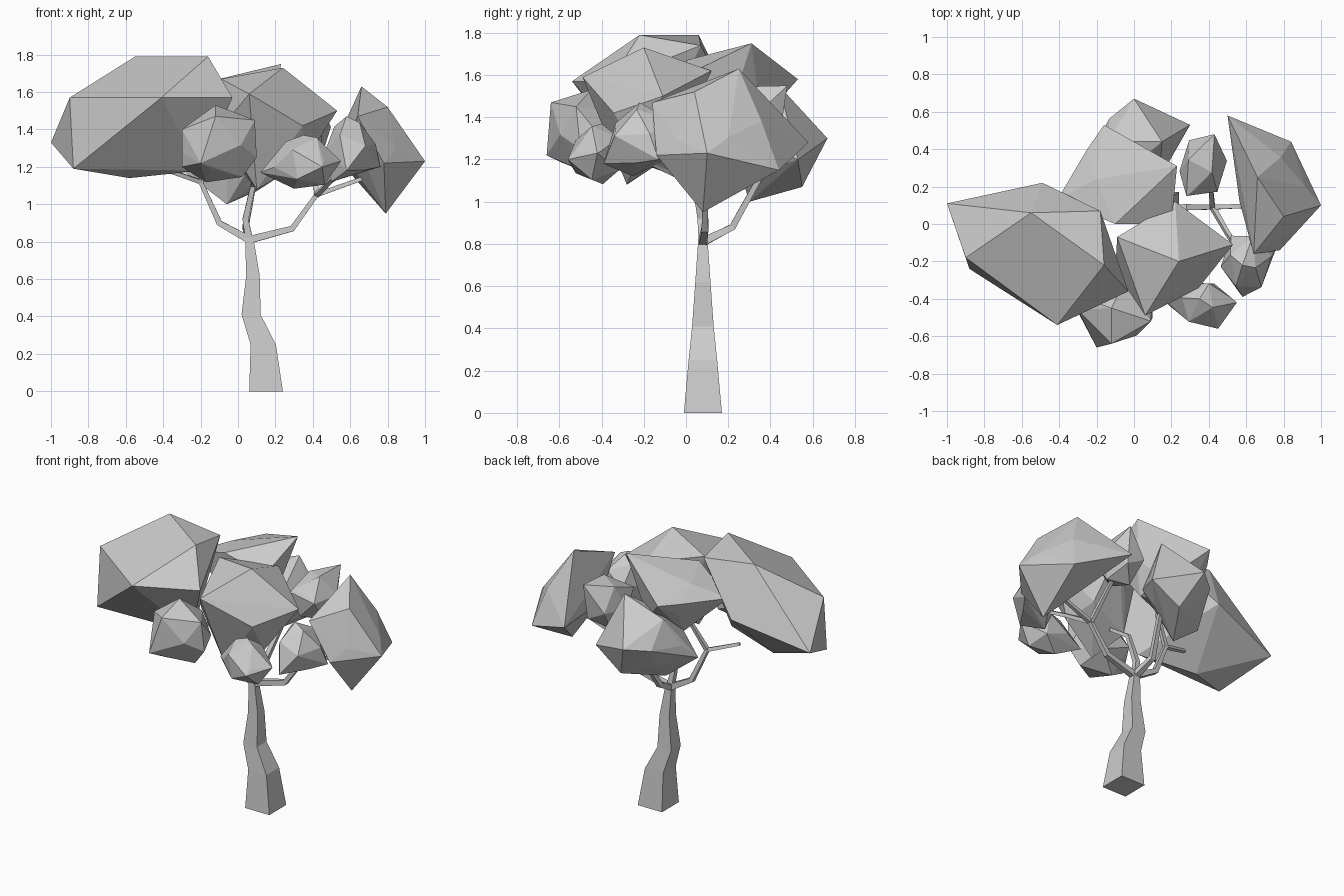
import bpy
import bmesh
from mathutils import Vector, Euler

if "Cube" in bpy.data.objects:
    bpy.data.objects.remove(bpy.data.objects["Cube"], do_unlink=True)

# One plain grey for the whole tree
grey = bpy.data.materials.new("plain_grey")
grey.use_nodes = True
grey.diffuse_color = (0.6, 0.6, 0.6, 1)
shader = next(node for node in grey.node_tree.nodes if node.type == "BSDF_PRINCIPLED")
shader.inputs["Base Color"].default_value = grey.diffuse_color
shader.inputs["Roughness"].default_value = 0.9


def finish(name, bm):
    """Turn a bmesh into a flat shaded object with the shared material."""
    bmesh.ops.recalc_face_normals(bm, faces=bm.faces)
    mesh = bpy.data.meshes.new(name)
    bm.to_mesh(mesh)
    bm.free()
    mesh.materials.append(grey)
    obj = bpy.data.objects.new(name, mesh)
    bpy.context.scene.collection.objects.link(obj)
    return obj


def limb(name, path, base, tip, level=False):
    """Square tube along a path, tapering from a base to a tip half width."""
    bm = bmesh.new()
    up = Vector((0, 0, 1))
    points = [Vector(point) for point in path]
    last = len(points) - 1
    rings = []
    for i, point in enumerate(points):
        along = points[min(i + 1, last)] - points[max(i - 1, 0)]
        turn = up.rotation_difference(up if level else along)
        half = base + (tip - base) * (i / last) ** 0.8
        square = [(-half, -half), (half, -half), (half, half), (-half, half)]
        rings.append([bm.verts.new(point + turn @ Vector((a, b, 0)))
                      for a, b in square])
    for lower, upper in zip(rings, rings[1:]):
        for k, corner in enumerate(lower):
            bm.faces.new((lower[k - 1], corner, upper[k], upper[k - 1]))
    bm.faces.new(rings[0])
    bm.faces.new(rings[-1])
    return finish(name, bm)


def clump(name, centre, radii, corners):
    """Faceted leaf mass: a stretched icosahedron pulled out to a few corners."""
    bm = bmesh.new()
    core = bmesh.new()
    bmesh.ops.create_icosphere(core, subdivisions=1, radius=1)
    turn = Euler((0.3, 0.3, 0.3)).to_matrix()
    for vert in core.verts:
        stretched = [part * radius for part, radius in zip(turn @ vert.co, radii)]
        bm.verts.new(Vector(centre) + Vector(stretched))
    core.free()
    for corner in corners:
        bm.verts.new(corner)
    bmesh.ops.convex_hull(bm, input=list(bm.verts))
    loose = [vert for vert in bm.verts if not vert.link_faces]
    bmesh.ops.delete(bm, geom=loose, context="VERTS")
    return finish(name, bm)


# Trunk, bent and tapering
limb("trunk", [(.15, .08, 0), (.135, .08, .25), (.07, .08, .41), (.08, .08, .62),
               (.06, .08, .82)], base=.09, tip=.022, level=True)

# Main branches, all leaving the same fork
fork = (.06, .08, .81)
left_joint = (.42, .09, 1.05)
limb("right_branch", [fork, (-.1, .08, .9), (-.2, .06, 1.12), (-.4, 0, 1.19)],
     base=.02, tip=.01)
limb("left_branch", [fork, (.29, .09, .87), left_joint, (.7, .1, 1.15)],
     base=.02, tip=.01)
limb("back_branch", [fork, (.04, .22, .88), (.08, .33, 1.08), (.1, .4, 1.2)],
     base=.02, tip=.01)
limb("middle_branch", [fork, (.04, .07, .92), (.08, .04, 1.1), (.1, -.1, 1.2)],
     base=.02, tip=.01)

# Twigs reaching into the leaves
limb("right_twig", [(-.2, .06, 1.12), (-.1, .1, 1.3)], base=.013, tip=.01)
limb("left_front_twig", [left_joint, (.5, -.05, 1.13), (.6, -.2, 1.2)],
     base=.013, tip=.01)
limb("left_back_twig", [left_joint, (.4, .3, 1.3)], base=.013, tip=.01)

# Large leaf masses
clump("right_leaves", centre=(-.5, -.14, 1.46), radii=(.3, .2, .24), corners=[
    (-.9, -.18, 1.57), (-.55, .06, 1.79), (-.16, -.22, 1.79), (-.18, .07, 1.74),
    (-.41, -.54, 1.57), (-1, .11, 1.33), (-.88, -.24, 1.19), (-.03, -.36, 1.57),
    (-.49, .22, 1.46), (-.58, -.1, 1.14), (-.2, -.2, 1.18)])
clump("top_leaves", centre=(-.06, .2, 1.48), radii=(.24, .2, .2), corners=[
    (.23, .31, 1.75), (-.16, .53, 1.58), (-.25, .4, 1.57), (-.41, .13, 1.55),
    (.2, 0, 1.6), (-.1, 0, 1.67)])
clump("left_leaves", centre=(.74, .16, 1.28), radii=(.18, .25, .18), corners=[
    (.66, .25, 1.63), (.8, .04, 1.52), (1, .1, 1.23), (.79, .08, .95),
    (.5, .58, 1.28), (.84, .44, 1.15), (.64, -.16, 1.47), (.78, -.14, 1.22)])
clump("back_leaves", centre=(0, .4, 1.3), radii=(.23, .2, .2), corners=[
    (0, .67, 1.3), (.15, .44, 1.55), (.3, .53, 1.2), (-.06, .3, 1),
    (.1, .55, 1.07), (-.28, .27, 1.17)])
clump("front_leaves", centre=(.2, -.18, 1.4), radii=(.25, .2, .23), corners=[
    (.24, -.2, 1.73), (.06, -.49, 1.59), (.53, -.11, 1.5), (.22, .12, 1.62),
    (-.09, -.07, 1.67), (-.1, -.25, 1.4), (.1, -.28, 1.08), (0, -.1, 1.2)])

# Small leaf masses
clump("lower_front_leaves", centre=(-.1, -.45, 1.3), radii=(.2, .18, .2), corners=[
    (-.12, -.45, 1.53), (-.2, -.66, 1.22), (.09, -.52, 1.45), (-.3, -.46, 1.4),
    (-.12, -.64, 1.47), (-.3, -.46, 1.2), (.1, -.5, 1.25)])
clump("front_left_leaves", centre=(.36, -.42, 1.22), radii=(.17, .13, .15), corners=[
    (.35, -.4, 1.37), (.12, -.36, 1.17), (.55, -.42, 1.23), (.45, -.56, 1.2)])
clump("side_left_leaves", centre=(.6, -.2, 1.3), radii=(.14, .17, .15), corners=[
    (.58, -.22, 1.47), (.58, -.39, 1.18), (.76, -.13, 1.2), (.5, -.25, 1.12)])
clump("inner_back_leaves", centre=(.37, .31, 1.39), radii=(.13, .17, .17), corners=[
    (.43, .48, 1.55), (.28, .15, 1.45)])
